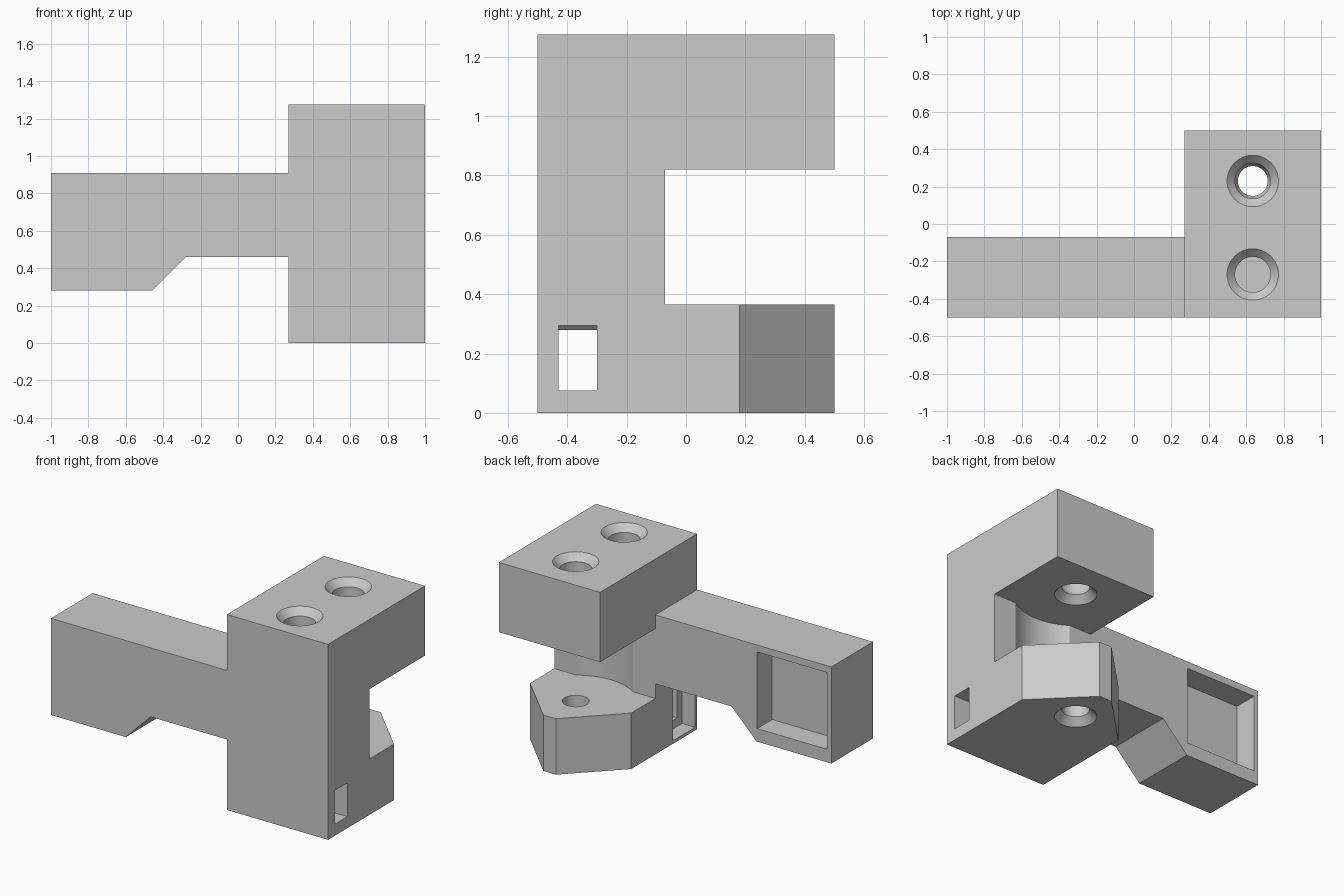
import bpy, bmesh, math
from mathutils import Vector

if "Cube" in bpy.data.objects:
    bpy.data.objects.remove(bpy.data.objects["Cube"], do_unlink=True)

grey = bpy.data.materials.new("plain grey")
grey.use_nodes = True
grey.diffuse_color = (0.6, 0.6, 0.6, 1)
grey.node_tree.nodes["Principled BSDF"].inputs["Base Color"].default_value = grey.diffuse_color


def add_object(name, bm):
    bmesh.ops.recalc_face_normals(bm, faces=bm.faces)
    mesh = bpy.data.meshes.new(name)
    bm.to_mesh(mesh)
    bm.free()
    mesh.materials.append(grey)
    obj = bpy.data.objects.new(name, mesh)
    bpy.context.collection.objects.link(obj)
    return obj


def prism(name, points, axis, start, end):
    """Extrude a flat outline along one axis."""
    bm = bmesh.new()
    verts = []
    for p in points:
        co = list(p)
        co.insert(axis, start)
        verts.append(bm.verts.new(co))
    face = bm.faces.new(verts)
    ext = bmesh.ops.extrude_face_region(bm, geom=[face])
    move = Vector((0, 0, 0))
    move[axis] = end - start
    new = [g for g in ext["geom"] if isinstance(g, bmesh.types.BMVert)]
    bmesh.ops.translate(bm, verts=new, vec=move)
    return add_object(name, bm)


def box(name, xs, ys, zs):
    outline = [(xs[0], ys[0]), (xs[1], ys[0]), (xs[1], ys[1]), (xs[0], ys[1])]
    return prism(name, outline, 2, *zs)


def turned(name, x, y, profile, sides=48):
    """Closed solid of revolution from (radius, z) pairs."""
    bm = bmesh.new()
    rings = []
    for r, z in profile:
        angles = [math.tau * i / sides for i in range(sides)]
        rings.append([bm.verts.new((x + r * math.cos(a), y + r * math.sin(a), z)) for a in angles])
    for low, high in zip(rings, rings[1:]):
        for i in range(sides):
            j = (i + 1) % sides
            bm.faces.new((low[i], low[j], high[j], high[i]))
    bm.faces.new(rings[0])
    bm.faces.new(rings[-1])
    return add_object(name, bm)


def combine(target, tool, operation):
    mod = target.modifiers.new(operation, "BOOLEAN")
    mod.operation = operation
    mod.solver = "EXACT"
    mod.object = tool
    bpy.context.view_layer.objects.active = target
    bpy.ops.object.modifier_apply(modifier=mod.name)
    bpy.data.objects.remove(tool, do_unlink=True)


LEFT, RIGHT = 0.27, 1.0
MID = (LEFT + RIGHT) / 2
TOP, JAW_TOP, JAW_LOW = 1.275, 0.82, 0.365
FRONT, BACK, WALL = -0.5, 0.5, -0.07
HOLE_Y = 0.23

# C-shaped clamp body
body = prism("clamp_bracket", [
    (FRONT, 0), (BACK, 0), (BACK, JAW_LOW), (WALL, JAW_LOW),
    (WALL, JAW_TOP), (BACK, JAW_TOP), (BACK, TOP), (FRONT, TOP)], 0, LEFT, RIGHT)

# Side arm with stepped underside
arm = prism("arm", [
    (-1, 0.28), (-0.46, 0.28), (-0.28, 0.46), (0.35, 0.46),
    (0.35, 0.91), (-1, 0.91)], 1, FRONT, WALL)
combine(body, arm, "UNION")

cutters = []
# Corner chamfers of the lower jaw
for side in (-1, 1):
    edge = MID + side * (RIGHT - LEFT) / 2
    cutters.append(prism("chamfer", [
        (edge + side * 0.1, 0.08), (edge + side * 0.1, 0.6),
        (edge - side * 0.42, 0.6)], 2, -0.1, 0.5))

# Round relief in the back wall of the jaw
cutters.append(turned("relief", MID, HOLE_Y, [(0.363, JAW_LOW), (0.363, JAW_TOP)], 96))

# Countersunk bolt holes
cutters.append(turned("upper_hole", MID, HOLE_Y, [
    (0.133, 0.81), (0.08, 0.865), (0.095, 0.9), (0.095, 1.23), (0.147, 1.285)]))
cutters.append(turned("lower_hole", MID, HOLE_Y, [
    (0.133, -0.01), (0.08, 0.045), (0.08, 0.45)]))
cutters.append(turned("blind_hole", MID, -0.27, [
    (0.095, JAW_TOP), (0.095, 1.23), (0.147, 1.285)]))

# Slot through the base, with a wider pocket on the arm side
cutters.append(box("slot", (0.1, 1.1), (-0.43, -0.30), (0.075, 0.295)))
cutters.append(box("slot_pocket", (0.1, 0.365), (-0.48, -0.25), (0.02, 0.35)))

# Square pocket in the back of the arm
cutters.append(box("arm_pocket", (-0.97, -0.465), (-0.225, 0.1), (0.365, 0.865)))

for cutter in cutters:
    combine(body, cutter, "DIFFERENCE")

# Smooth curved walls, keep edges sharp
bpy.ops.object.select_all(action="DESELECT")
body.select_set(True)
bpy.context.view_layer.objects.active = body
bpy.ops.object.shade_smooth_by_angle(angle=math.radians(30))
